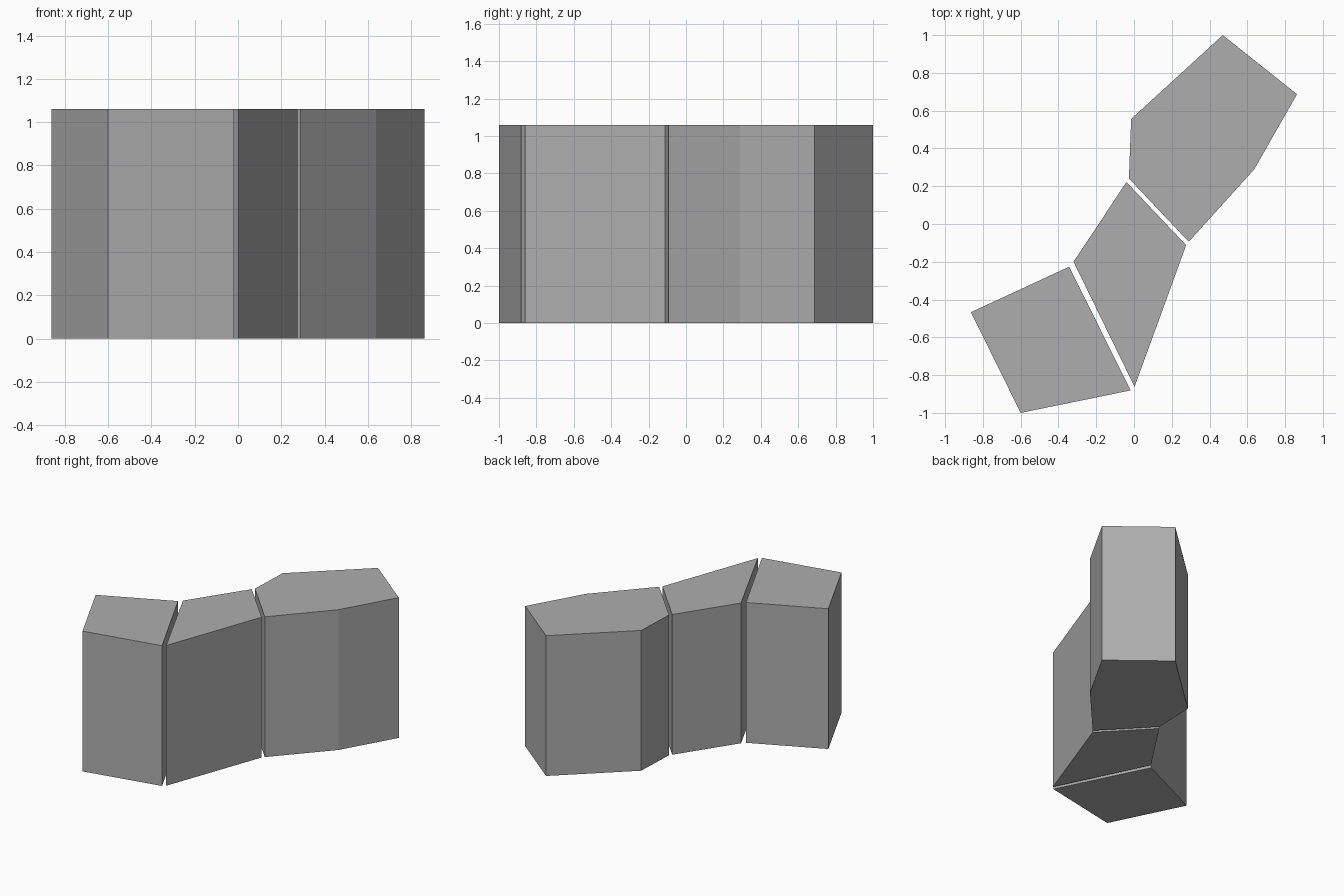
import bpy
import bmesh

if "Cube" in bpy.data.objects:
    bpy.data.objects.remove(bpy.data.objects["Cube"])

HEIGHT = 1.06

# Dark grey shared by all blocks
grey = bpy.data.materials.new("dark_grey")
grey.diffuse_color = (0.42, 0.42, 0.42, 1)
grey.use_nodes = True
grey.node_tree.nodes["Principled BSDF"].inputs["Base Color"].default_value = grey.diffuse_color


def prism(name, outline):
    """Extrude a flat outline straight up from the ground."""
    bm = bmesh.new()
    base = bm.faces.new([bm.verts.new((x, y, 0)) for x, y in outline])
    top = bmesh.ops.extrude_face_region(bm, geom=[base], use_keep_orig=True)
    verts = [v for v in top["geom"] if isinstance(v, bmesh.types.BMVert)]
    bmesh.ops.translate(bm, verts=verts, vec=(0, 0, HEIGHT))
    bmesh.ops.recalc_face_normals(bm, faces=bm.faces)
    mesh = bpy.data.meshes.new(name)
    bm.to_mesh(mesh)
    bm.free()
    mesh.materials.append(grey)
    obj = bpy.data.objects.new(name, mesh)
    bpy.context.collection.objects.link(obj)
    return obj


# Three straight-sided blocks in a bent row, separated by narrow gaps
prism("back_block", [(0.47, 1.0), (-0.015, 0.556), (-0.027, 0.241),
                     (0.29, -0.094), (0.637, 0.29), (0.863, 0.687)])
prism("middle_block", [(-0.04, 0.222), (-0.32, -0.2),
                       (0.003, -0.862), (0.276, -0.112)])
prism("front_block", [(-0.343, -0.226), (-0.863, -0.467),
                      (-0.60, -1.0), (-0.018, -0.881)])
